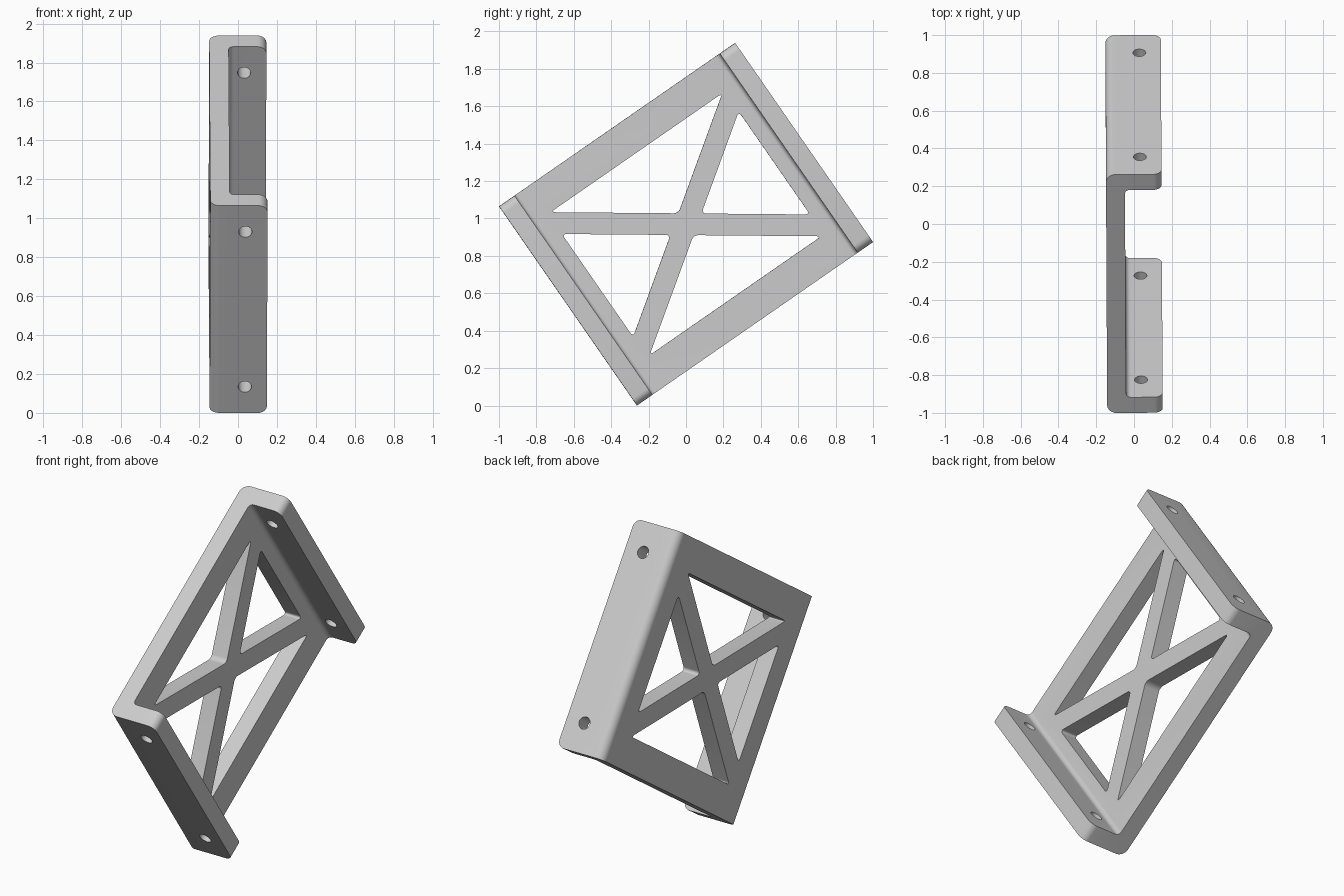
import bpy, bmesh, math
from mathutils import Matrix, Vector

cube = bpy.data.objects.get("Cube")
if cube:
    bpy.data.objects.remove(cube, do_unlink=True)

# Half sizes in the bracket's own frame: x across, y along, z up
X, Y, Z = 0.147, 0.7675, 0.6475
THICK = 0.1
HOLE_X, HOLE_Z, HOLE_R = 0.033, 0.484, 0.034
WIN_Y, WIN_Z = 0.575, 0.465          # frame opening
BAR_ANGLE, BAR_HALF = math.radians(35.2), 0.058

grey = bpy.data.materials.new("plain grey")
grey.use_nodes = True
colour = (0.6, 0.6, 0.6, 1)
grey.diffuse_color = colour
grey.node_tree.nodes["Principled BSDF"].inputs["Base Color"].default_value = colour


def make_prism(name, points, depth, bevel_rule):
    """Extrude a 3D polygon by depth, then round the edges by rule."""
    bm = bmesh.new()
    face = bm.faces.new([bm.verts.new(p) for p in points])
    new = bmesh.ops.extrude_face_region(bm, geom=[face])["geom"]
    verts = [g for g in new if isinstance(g, bmesh.types.BMVert)]
    bmesh.ops.translate(bm, vec=depth, verts=verts)
    bmesh.ops.recalc_face_normals(bm, faces=bm.faces)
    for radius, rule in bevel_rule:
        edges = [e for e in bm.edges
                 if rule((e.verts[0].co + e.verts[1].co) / 2,
                         (e.verts[1].co - e.verts[0].co).normalized())]
        bmesh.ops.bevel(bm, geom=edges, offset=radius, offset_type='OFFSET',
                        segments=8, profile=0.5, affect='EDGES')
    mesh = bpy.data.meshes.new(name)
    bm.to_mesh(mesh)
    bm.free()
    obj = bpy.data.objects.new(name, mesh)
    bpy.context.collection.objects.link(obj)
    return obj


# Channel-shaped bracket: a plate with a flange at each end
inner_x, inner_y = -X + THICK, Y - THICK
profile = [(-X, -Y), (X, -Y), (X, -inner_y), (inner_x, -inner_y),
           (inner_x, inner_y), (X, inner_y), (X, Y), (-X, Y)]
bracket = make_prism(
    "bracket", [(x, y, -Z) for x, y in profile], Vector((0, 0, 2 * Z)),
    [(0.05, lambda m, d: abs(d.z) > 0.9 and m.x < -X + 0.01),             # outer bends
     (0.025, lambda m, d: abs(d.z) > 0.9 and abs(m.x - inner_x) < 0.01),  # inner bends
     (0.045, lambda m, d: abs(d.y) > 0.9 and m.x > X - 0.01)])            # flange tips
bracket.data.materials.append(grey)

# Four triangular windows that leave two crossing bars
cutters = []
top_apex, side_apex = BAR_HALF / math.cos(BAR_ANGLE), BAR_HALF / math.sin(BAR_ANGLE)
top_half = (WIN_Z - top_apex) / math.tan(BAR_ANGLE)
side_half = (WIN_Y - side_apex) * math.tan(BAR_ANGLE)
for s in (-1, 1):
    top = [(0, s * top_apex), (top_half, s * WIN_Z), (-top_half, s * WIN_Z)]
    side = [(s * side_apex, 0), (s * WIN_Y, side_half), (s * WIN_Y, -side_half)]
    for triangle in (top, side):
        cutters.append(make_prism(
            "window_cutter", [(-0.3, y, z) for y, z in triangle], Vector((0.35, 0, 0)),
            [(0.025, lambda m, d: abs(d.x) > 0.9)]))

# Screw holes, two through each flange
for sy in (-1, 1):
    for sz in (-1, 1):
        ring = [(HOLE_X + HOLE_R * math.cos(a), sy * (Y - 0.2), sz * HOLE_Z + HOLE_R * math.sin(a))
                for a in (math.tau * i / 32 for i in range(32))]
        cutters.append(make_prism("hole_cutter", ring, Vector((0, sy * 0.4, 0)), []))

for cutter in cutters:
    cutter.hide_render = True
    mod = bracket.modifiers.new("cut", 'BOOLEAN')
    mod.operation, mod.solver, mod.object = 'DIFFERENCE', 'EXACT', cutter

# Bake the cuts and drop the cutters
graph = bpy.context.evaluated_depsgraph_get()
baked = bpy.data.meshes.new_from_object(bracket.evaluated_get(graph))
bracket.modifiers.clear()
bracket.data = baked
for cutter in cutters:
    bpy.data.objects.remove(cutter, do_unlink=True)

# Stand the bracket on its lower corner with its slight twist
baked.transform(Matrix.Rotation(0.005, 4, 'Z') @ Matrix.Rotation(math.radians(34.7), 4, 'X'))
baked.transform(Matrix.Translation((0, 0, -min(v.co.z for v in baked.vertices))))
baked.materials.clear()
baked.materials.append(grey)

bpy.ops.object.select_all(action='DESELECT')
bracket.select_set(True)
bpy.context.view_layer.objects.active = bracket
bpy.ops.object.shade_smooth_by_angle(angle=math.radians(30))
